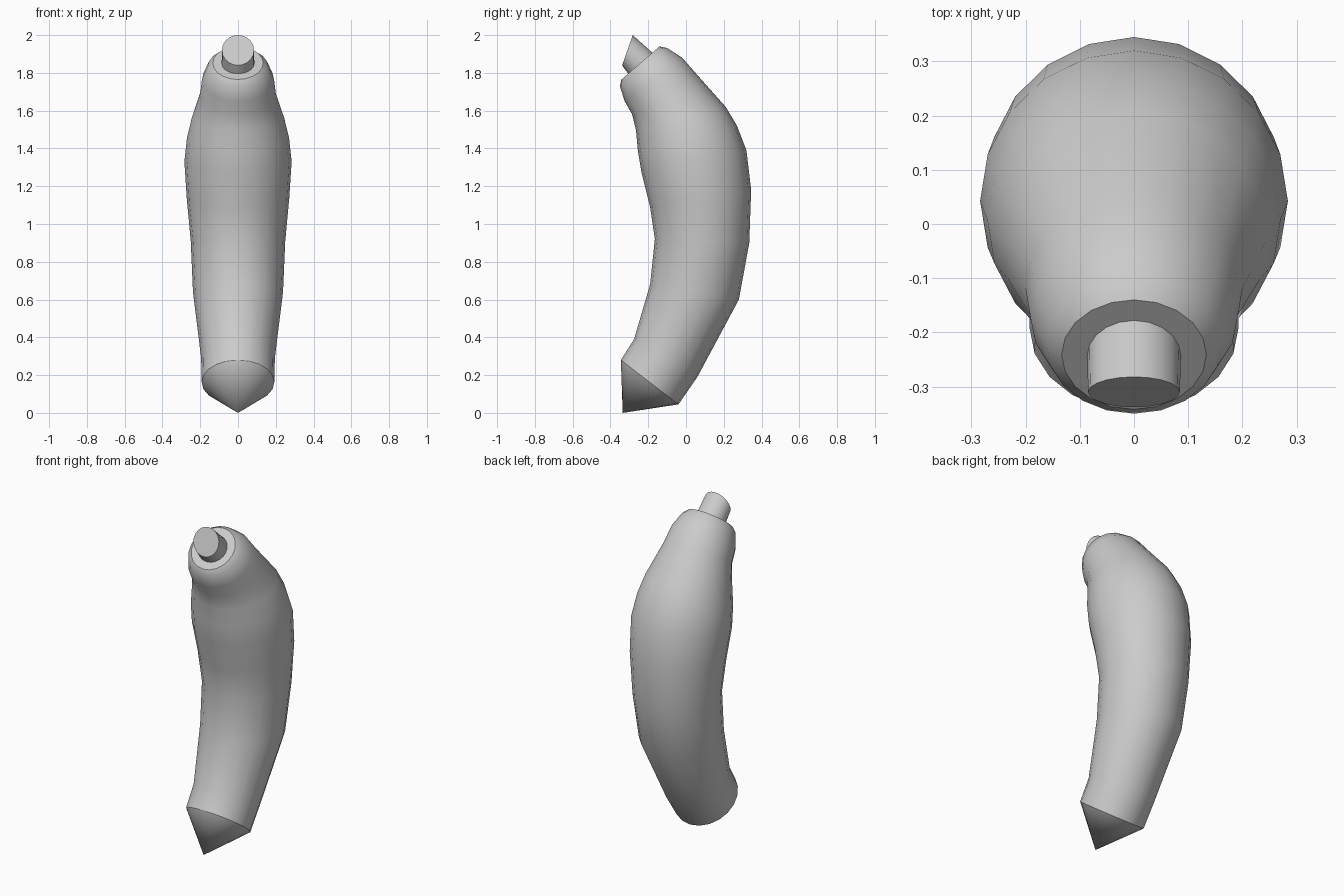
import bpy, bmesh, math
from mathutils import Vector

if "Cube" in bpy.data.objects:
    bpy.data.objects.remove(bpy.data.objects["Cube"])

SIDES = 20


def loft(name, stations, tip=None):
    """Loft circular sections; each station is (front y, front z, back y, back z)."""
    bm = bmesh.new()
    rings = []
    for fy, fz, by, bz in stations:
        front, back = Vector((0, fy, fz)), Vector((0, by, bz))
        mid, half = (front + back) / 2, (back - front) / 2
        side = Vector((half.length, 0, 0))
        rings.append([bm.verts.new(mid + half * math.cos(a) + side * math.sin(a))
                      for a in (2 * math.pi * i / SIDES for i in range(SIDES))])
    for lower, upper in zip(rings, rings[1:]):
        for i in range(SIDES):
            j = (i + 1) % SIDES
            bm.faces.new((lower[i], lower[j], upper[j], upper[i]))
    bm.faces.new(rings[-1])
    if tip:
        point = bm.verts.new(tip)
        for i in range(SIDES):
            bm.faces.new((rings[0][i], point, rings[0][(i + 1) % SIDES]))
    else:
        bm.faces.new(rings[0])
    bmesh.ops.recalc_face_normals(bm, faces=bm.faces)
    # Smooth skin with crisp end rims
    for f in bm.faces:
        f.smooth = True
    for ring in (rings[0], rings[-1]):
        for i in range(SIDES):
            bm.edges.get((ring[i], ring[(i + 1) % SIDES])).smooth = False
    mesh = bpy.data.meshes.new(name)
    bm.to_mesh(mesh)
    bm.free()
    obj = bpy.data.objects.new(name, mesh)
    bpy.context.collection.objects.link(obj)
    return obj


# Curved body with a pointed lower end
loft("body", [
    (-0.345, 0.28, -0.04, 0.045),
    (-0.275, 0.39, 0.06, 0.19),
    (-0.19, 0.68, 0.28, 0.60),
    (-0.165, 0.92, 0.335, 0.90),
    (-0.19, 1.09, 0.345, 1.18),
    (-0.235, 1.27, 0.32, 1.39),
    (-0.255, 1.39, 0.27, 1.52),
    (-0.265, 1.50, 0.21, 1.62),
    (-0.285, 1.58, 0.05, 1.80),
    (-0.325, 1.65, -0.02, 1.88),
    (-0.35, 1.73, -0.10, 1.932),
    (-0.342, 1.765, -0.14, 1.94),
], tip=(0, -0.335, 0))

# Short stem with an obliquely cut end
loft("stem", [
    (-0.295, 1.78, -0.17, 1.90),
    (-0.338, 1.84, -0.282, 2.0),
])
